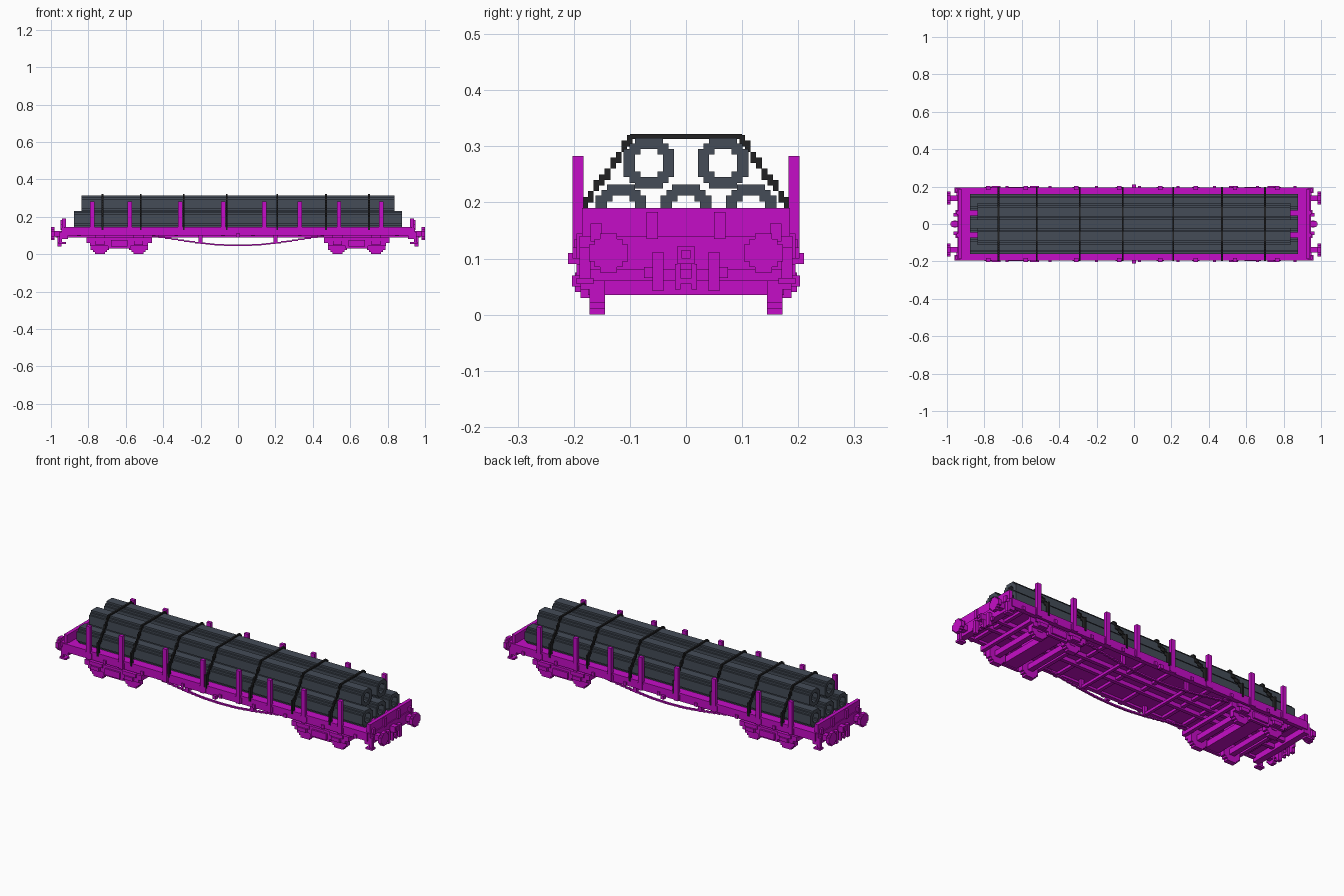
import bpy, bmesh, math
from mathutils import Vector

cube = bpy.data.objects.get("Cube")
if cube:
    bpy.data.objects.remove(cube, do_unlink=True)


def material(name, rgb):
    m = bpy.data.materials.new(name)
    m.use_nodes = True
    m.diffuse_color = (*rgb, 1)
    m.node_tree.nodes["Principled BSDF"].inputs["Base Color"].default_value = (*rgb, 1)
    return m


MAGENTA = material("magenta paint", (0.56, 0.004, 0.57))
SLATE = material("slate steel", (0.058, 0.072, 0.095))
BLACK = material("black strap", (0.015, 0.015, 0.016))


def finish(name, bm, mat):
    me = bpy.data.meshes.new(name)
    bmesh.ops.recalc_face_normals(bm, faces=bm.faces)
    bm.to_mesh(me)
    bm.free()
    me.materials.append(mat)
    ob = bpy.data.objects.new(name, me)
    bpy.context.collection.objects.link(ob)
    return ob


def boxes(name, mat, spans, mirror_x=False, mirror_y=False):
    """One object made of boxes (x0, x1, y0, y1, z0, z1), optionally mirrored."""
    bm = bmesh.new()
    for x0, x1, y0, y1, z0, z1 in spans:
        for sx in ((1, -1) if mirror_x else (1,)):
            for sy in ((1, -1) if mirror_y else (1,)):
                c = Vector((sx * (x0 + x1) / 2, sy * (y0 + y1) / 2, (z0 + z1) / 2))
                vs = bmesh.ops.create_cube(bm, size=1)["verts"]
                for v in vs:
                    v.co = c + Vector((v.co.x * (x1 - x0), v.co.y * (y1 - y0), v.co.z * (z1 - z0)))
    return finish(name, bm, mat)


def stepped_disc(name, mat, axis, centre, length, r_out, r_in=0, cell=0.01):
    """Stepped disc or ring of square cells, extruded along the x or y axis."""
    bm = bmesh.new()
    n = math.ceil(r_out)
    a, b = (Vector((1, 0, 0)), Vector((0, 1, 0)))
    if axis == "y":
        a, b = b, Vector((1, 0, 0))
    start = Vector(centre) - a * length / 2
    for i in range(-n, n + 1):
        for j in range(-n, n + 1):
            if r_in ** 2 * (r_in > 0) < i * i + j * j <= r_out ** 2 or (r_in == 0 and i == j == 0):
                pts = [start + b * (i + p) * cell + Vector((0, 0, (j + q) * cell))
                       for p, q in ((-.5, -.5), (.5, -.5), (.5, .5), (-.5, .5))]
                bm.faces.new([bm.verts.new(p) for p in pts])
    bmesh.ops.remove_doubles(bm, verts=bm.verts, dist=1e-4)
    new = bmesh.ops.extrude_face_region(bm, geom=bm.faces[:], use_keep_orig=True)["geom"]
    for v in (g for g in new if isinstance(g, bmesh.types.BMVert)):
        v.co += a * length
    bmesh.ops.recalc_face_normals(bm, faces=bm.faces)
    bmesh.ops.dissolve_limit(bm, angle_limit=0.01, verts=bm.verts, edges=bm.edges)
    return finish(name, bm, mat)


# Pipe load: three below, two above
for k, y in enumerate((-0.116, 0, 0.116)):
    stepped_disc(f"lower_pipe_{k + 1}", SLATE, "x", (0, y, 0.187), 1.755, 4.5, 2.5)
for k, y in enumerate((-0.066, 0.066)):
    stepped_disc(f"upper_pipe_{k + 1}", SLATE, "x", (0, y, 0.270), 1.675, 4.5, 2.5)

# Lashing straps stepping down over the load
for k, x in enumerate((-0.725, -0.52, -0.29, -0.06, 0.21, 0.47, 0.70)):
    a, b = x - 0.005, x + 0.005
    spans = [(a, b, 0, 0.10, 0.313, 0.322), (a, b, 0.18, 0.199, 0.13, 0.205)]
    for j in range(9):
        top = 0.32 - round(1.4 * j) * 0.01
        spans.append((a, b, 0.095 + 0.01 * j, 0.105 + 0.01 * j, top - 0.02, top))
    boxes(f"strap_{k + 1}", BLACK, spans, mirror_y=True)

# Deck, sills and cross members
boxes("deck", MAGENTA, [(-0.93, 0.93, -0.188, 0.188, 0.112, 0.142)])
boxes("side_sill", MAGENTA, [(-0.93, 0.93, 0.172, 0.195, 0.10, 0.145)], mirror_y=True)
boxes("centre_sill", MAGENTA, [(-0.93, 0.93, 0.03, 0.05, 0.09, 0.115)], mirror_y=True)
boxes("cross_member", MAGENTA,
      [(x - 0.01, x + 0.01, -0.175, 0.175, 0.098, 0.115) for x in (0.08, 0.33, 0.45, 0.85)],
      mirror_x=True)

# Side stakes with their pockets
STAKES = (-0.78, -0.58, -0.31, -0.08, 0.14, 0.33, 0.54, 0.765)
for k, x in enumerate(STAKES):
    boxes(f"stake_{k + 1}", MAGENTA,
          [(x - 0.012, x + 0.012, 0.183, 0.202, 0.10, 0.283),
           (x - 0.02, x + 0.02, 0.188, 0.199, 0.105, 0.135)], mirror_y=True)

# Small lashing eyes along the sills
boxes("lashing_eye", MAGENTA,
      [(x - 0.008, x + 0.008, 0.19, 0.202, 0.10, 0.12)
       for x in (-0.68, -0.45, -0.2, 0.03, 0.235, 0.43, 0.66, 0.86)], mirror_y=True)
boxes("brake_handle", MAGENTA, [(-0.01, 0.01, 0.19, 0.21, 0.09, 0.11)], mirror_y=True)

# End boards with braces, buffer beams and steps
boxes("end_board", MAGENTA,
      [(0.92, 0.94, -0.185, 0.185, 0.135, 0.19),
       (0.94, 0.95, 0.05, 0.07, 0.135, 0.183),
       (0.94, 0.95, 0.15, 0.17, 0.13, 0.162)], mirror_x=True, mirror_y=True)
boxes("buffer_beam", MAGENTA, [(0.91, 0.945, -0.19, 0.19, 0.08, 0.14)], mirror_x=True)
boxes("corner_step", MAGENTA,
      [(0.94, 0.955, 0.17, 0.19, 0.055, 0.12),
       (0.92, 0.96, 0.165, 0.195, 0.055, 0.065)], mirror_x=True, mirror_y=True)

# Buffers
for sx in (-1, 1):
    for sy in (-1, 1):
        tag = ("left" if sx > 0 else "right") + ("_back" if sy > 0 else "_front")
        stepped_disc(f"buffer_shank_{tag}", MAGENTA, "x", (sx * 0.96, sy * 0.138, 0.11), 0.05, 1.5)
        stepped_disc(f"buffer_head_{tag}", MAGENTA, "x", (sx * 0.99, sy * 0.138, 0.11), 0.02, 3.2)

# Couplings: hook, hanging links and brake hoses
boxes("coupling_hook", MAGENTA,
      [(0.94, 0.975, -0.015, 0.015, 0.09, 0.122),
       (0.965, 0.98, -0.008, 0.008, 0.10, 0.115)], mirror_x=True)
boxes("coupling_link", MAGENTA,
      [(0.95, 0.965, 0.01, 0.02, 0.045, 0.09),
       (0.95, 0.965, -0.02, 0.02, 0.055, 0.065)], mirror_x=True, mirror_y=True)
boxes("brake_hose", MAGENTA,
      [(0.945, 0.965, 0.04, 0.06, 0.042, 0.112),
       (0.945, 0.955, 0.06, 0.075, 0.065, 0.085)], mirror_x=True, mirror_y=True)

# Bogies
for side, cx in (("left", 0.635), ("right", -0.635)):
    boxes(f"bogie_frame_{side}", MAGENTA,
          [(cx - 0.175, cx + 0.175, 0.172, 0.188, 0.06, 0.088),
           (cx - 0.155, cx + 0.155, 0.172, 0.188, 0.045, 0.065),
           (cx - 0.06, cx + 0.06, 0.172, 0.188, 0.03, 0.05),
           (cx - 0.045, cx + 0.045, 0.18, 0.198, 0.04, 0.075)], mirror_y=True)
    boxes(f"bogie_bolster_{side}", MAGENTA,
          [(cx - 0.04, cx + 0.04, -0.178, 0.178, 0.035, 0.07),
           (cx - 0.03, cx + 0.03, -0.05, 0.05, 0.065, 0.115),
           (cx - 0.175, cx - 0.155, -0.178, 0.178, 0.06, 0.08),
           (cx + 0.155, cx + 0.175, -0.178, 0.178, 0.06, 0.08)])
    for k, dx in enumerate((-0.103, 0.103)):
        x = cx + dx
        stepped_disc(f"axle_{side}_{k + 1}", MAGENTA, "y", (x, 0, 0.05), 0.35, 1.5)
        boxes(f"axle_box_{side}_{k + 1}", MAGENTA,
              [(x - 0.025, x + 0.025, 0.185, 0.203, 0.05, 0.07),
               (x - 0.04, x + 0.04, 0.185, 0.195, 0.07, 0.09)], mirror_y=True)
        for sy in (-1, 1):
            stepped_disc(f"wheel_{side}_{k + 1}_{'back' if sy > 0 else 'front'}", MAGENTA, "y",
                         (x, sy * 0.158, 0.0495), 0.028, 4.5, cell=0.011)

# Truss rods below the sills, stepped down to the middle, with posts and cross bars
rod = []
PATH = [(0, 0.047), (0.10, 0.05), (0.20, 0.06), (0.32, 0.076), (0.46, 0.098)]
for (xa, za), (xb, zb) in zip(PATH, PATH[1:]):
    for i in range(4):
        t0, t1, tm = i / 4, (i + 1) / 4, (i + 0.5) / 4
        z = za + (zb - za) * tm
        rod.append((xa + (xb - xa) * t0, xa + (xb - xa) * t1, 0.15, 0.162, z - 0.004, z + 0.004))
boxes("truss_rod", MAGENTA, rod, mirror_x=True, mirror_y=True)
boxes("truss_post", MAGENTA, [(0.19, 0.21, 0.148, 0.164, 0.058, 0.115)], mirror_x=True, mirror_y=True)
boxes("truss_cross_bar", MAGENTA, [(0.192, 0.208, -0.15, 0.15, 0.06, 0.075)], mirror_x=True)
